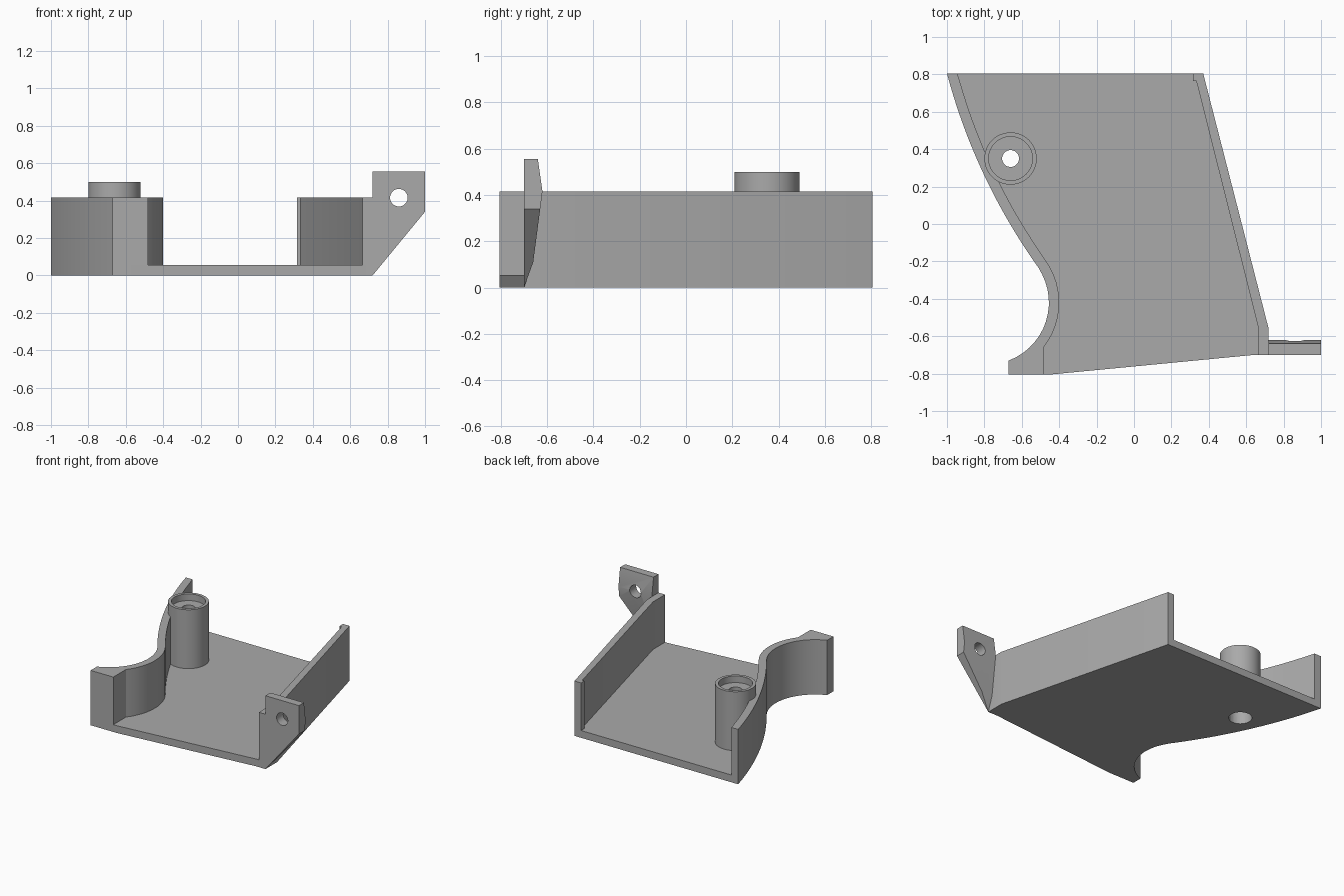
import bpy, bmesh, math
from mathutils import Vector

cube = bpy.data.objects.get("Cube")
if cube:
    bpy.data.objects.remove(cube, do_unlink=True)

grey = bpy.data.materials.new("plain grey")
grey.use_nodes = True
GREY = (0.40, 0.40, 0.40, 1)
grey.diffuse_color = GREY
grey.node_tree.nodes["Principled BSDF"].inputs["Base Color"].default_value = GREY

FLOOR, RIM, BACK, THICK = 0.055, 0.415, 0.805, 0.055


def finish(name, bm):
    bmesh.ops.recalc_face_normals(bm, faces=bm.faces)
    mesh = bpy.data.meshes.new(name)
    bm.to_mesh(mesh)
    bm.free()
    ob = bpy.data.objects.new(name, mesh)
    bpy.context.collection.objects.link(ob)
    mesh.materials.append(grey)
    bpy.ops.object.select_all(action='DESELECT')
    bpy.context.view_layer.objects.active = ob
    ob.select_set(True)
    bpy.ops.object.shade_smooth_by_angle(angle=math.radians(25))
    return ob


def extruded(points, direction):
    bm = bmesh.new()
    face = bm.faces.new([bm.verts.new(p) for p in points])
    new = bmesh.ops.extrude_face_region(bm, geom=[face], use_keep_orig=True)["geom"]
    bmesh.ops.translate(bm, vec=direction,
                        verts=[v for v in new if isinstance(v, bmesh.types.BMVert)])
    return bm


def slab(name, outline, z0, z1):
    return finish(name, extruded([(x, y, z0) for x, y in outline], (0, 0, z1 - z0)))


def drill(target, centre, radius, axis):
    bpy.ops.mesh.primitive_cylinder_add(
        vertices=48, radius=radius, depth=0.4, location=centre,
        rotation=(math.pi / 2, 0, 0) if axis == 'Y' else (0, 0, 0))
    cutter = bpy.context.object
    cutter.hide_render = True
    mod = target.modifiers.new("hole", 'BOOLEAN')
    mod.operation, mod.solver, mod.object = 'DIFFERENCE', 'EXACT', cutter
    bpy.context.view_layer.objects.active = target
    bpy.ops.object.modifier_apply(modifier=mod.name)
    bpy.data.objects.remove(cutter, do_unlink=True)


def arc(centre, radius, a0, a1, n):
    return [(centre.x + radius * math.cos(a0 + (a1 - a0) * i / n),
             centre.y + radius * math.sin(a0 + (a1 - a0) * i / n)) for i in range(n + 1)]


# Long sweep of the left-hand curve: circle through its ends with a given bulge
start, end, bulge = Vector((-1, BACK)), Vector((-0.51, -0.235)), 0.052
chord = end - start
big_r = (chord.length ** 2 / 4 + bulge ** 2) / (2 * bulge)
normal = Vector((-chord.y, chord.x)).normalized()
big_c = (start + end) / 2 + normal * (big_r - bulge)
angles = [math.atan2(p.y - big_c.y, p.x - big_c.x) % math.tau for p in (start, end)]

# Short round scoop that follows it
small_c, small_r = Vector((-0.786, -0.42)), 0.331
top_a = math.asin(0.185 / small_r)
outer = arc(big_c, big_r, *angles, 20) + arc(small_c, small_r, top_a, -1.213, 14)[1:]
inner = (arc(big_c, big_r - THICK, *angles, 20)[:-1]
         + arc(small_c, small_r + THICK, top_a, -0.655, 12))
inner[0] = (-0.945, BACK)

# Floor plate with screw bore
boss_xy = (-0.66, 0.35)
floor = slab("floor_plate", outer + [(-0.67, -BACK), (-0.45, -BACK), (0.64, -0.70),
                                     (0.72, -0.70), (0.72, -0.56), (0.37, BACK)], 0, FLOOR)
drill(floor, (*boss_xy, 0), 0.08, 'Z')

# Curved wall ending in a solid corner block
slab("curved_wall", outer + [(-0.67, -BACK), (-0.48, -BACK)] + inner[::-1], FLOOR, RIM)

# Slanted wall with a small lip at the back
slab("slanted_wall", [(0.37, BACK), (0.72, -0.56), (0.72, -0.70), (0.665, -0.70),
                      (0.665, -0.555), (0.333, 0.765), (0.315, 0.765), (0.315, BACK)],
     FLOOR, RIM)

# Screw boss: turned profile, recessed on top and bored from below
bm = bmesh.new()
profile = [(0.14, FLOOR), (0.14, 0.50), (0.117, 0.50), (0.117, 0.45),
           (0.045, 0.45), (0.045, 0.40), (0.08, 0.40), (0.08, FLOOR)]
ring = [bm.verts.new((boss_xy[0] + r, boss_xy[1], z)) for r, z in profile]
edges = [bm.edges.new((ring[i - 1], ring[i])) for i in range(len(ring))]
bmesh.ops.spin(bm, geom=ring + edges, cent=(*boss_xy, 0), axis=(0, 0, 1),
               angle=math.tau, steps=48)
bmesh.ops.remove_doubles(bm, verts=bm.verts, dist=0.0001)
finish("screw_boss", bm)

# Mounting tab: side profile with a tapered back, trimmed diagonally underneath
side = [(-0.70, 0), (-0.66, 0.11), (-0.62, RIM), (-0.64, 0.555), (-0.70, 0.555)]
bm = extruded([(0.72, y, z) for y, z in side], (0.28, 0, 0))
cut = bmesh.ops.bisect_plane(bm, geom=bm.verts[:] + bm.edges[:] + bm.faces[:],
                             plane_co=(0.72, 0, 0), plane_no=(0.34, 0, -0.28),
                             clear_outer=True)
bmesh.ops.holes_fill(bm, edges=[e for e in bm.edges if e.is_boundary])
bmesh.ops.remove_doubles(bm, verts=bm.verts, dist=0.0001)
tab = finish("mounting_tab", bm)
drill(tab, (0.86, -0.66, RIM), 0.047, 'Y')
